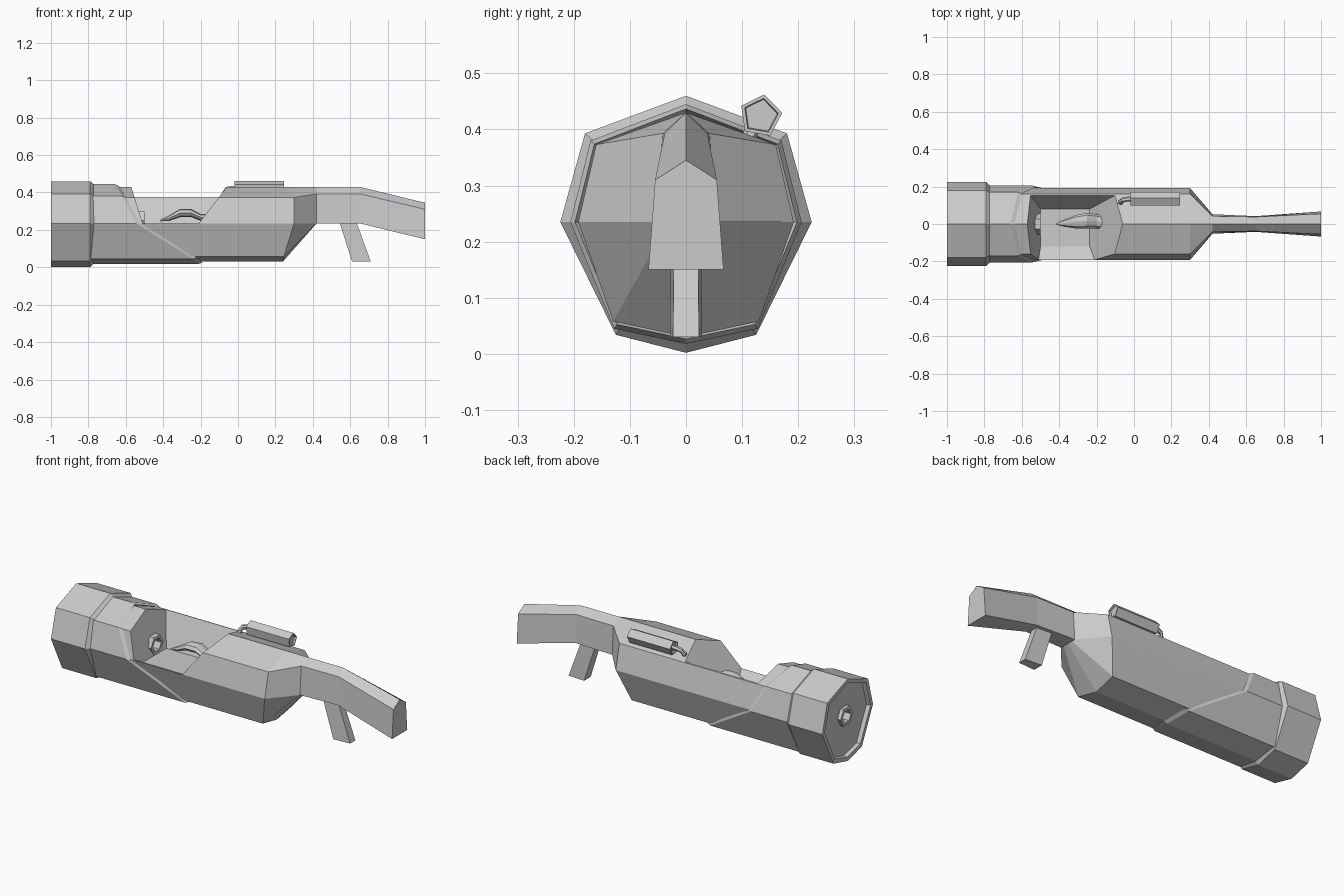
import bpy, bmesh, math
from mathutils import Vector

if "Cube" in bpy.data.objects:
    bpy.data.objects.remove(bpy.data.objects["Cube"])


def finish(name, bm):
    bmesh.ops.recalc_face_normals(bm, faces=bm.faces)
    me = bpy.data.meshes.new(name)
    bm.to_mesh(me)
    bm.free()
    ob = bpy.data.objects.new(name, me)
    bpy.context.collection.objects.link(ob)
    return ob


def loft(name, rings, closed=False):
    """Skin a list of equal-length point rings; cap ends unless closed."""
    bm = bmesh.new()
    rows = [[bm.verts.new(p) for p in r] for r in rings]
    n = len(rows[0])
    pairs = list(zip(rows, rows[1:])) + ([(rows[-1], rows[0])] if closed else [])
    for a, b in pairs:
        for i in range(n):
            j = (i + 1) % n
            bm.faces.new((a[i], a[j], b[j], b[i]))
    if not closed:
        for r in (rows[0], rows[-1]):
            bm.faces.new(r)
    return finish(name, bm)


def mirror_ring(half, xs):
    """Half section top to bottom as (y, z), with x constant or per point."""
    if not isinstance(xs, (list, tuple)):
        xs = [xs] * len(half)
    right = [(x, y, z) for x, (y, z) in zip(xs, half)]
    return right + [(x, -y, z) for x, y, z in right[-2:0:-1]]


def scaled(half, s):
    return [(y * s, 0.235 + (z - 0.235) * s) for y, z in half]


def ngon(x, r, n, cy, cz, a0=0.0):
    return [(x, cy + r * math.cos(a0 + 2 * math.pi * i / n),
             cz + r * math.sin(a0 + 2 * math.pi * i / n)) for i in range(n)]


def cut(ob, cutter):
    m = ob.modifiers.new("cut", 'BOOLEAN')
    m.operation = 'DIFFERENCE'
    m.solver = 'EXACT'
    m.object = cutter
    cutter.hide_render = True
    cutter.hide_set(True)


COLLAR = [(0, .46), (.18, .393), (.224, .235), (.125, .034), (0, .002)]
SLEEVE = [(0, .445), (.17, .38), (.206, .235), (.128, .045), (0, .018)]
BODY = [(0, .43), (.16, .373), (.192, .235), (.13, .058), (0, .03)]
NECK = [(0, .43), (.042, .393), (.052, .235), (.03, .235), (0, .235)]
MID = [(0, .43), (.038, .393), (.042, .235), (.025, .235), (0, .235)]
BUTT = [(0, .345), (.055, .31), (.067, .15), (.035, .15), (0, .15)]

# Main body with tapered tail
body = loft("body", [mirror_ring(BODY, -.8),
                     mirror_ring(BODY, [.3, .3, .3, .245, .24]),
                     mirror_ring(NECK, .42)])

# Stepped muzzle collar with recessed front plate
collar = loft("muzzle_collar", [mirror_ring(scaled(COLLAR, .9), -.975),
                                mirror_ring(scaled(COLLAR, .9), -1),
                                mirror_ring(COLLAR, -1),
                                mirror_ring(COLLAR, -.79),
                                mirror_ring(scaled(COLLAR, .92), -.77)])

# Sleeve behind the collar, ending on a diagonal
ends = [-.64, -.6, -.525, -.22, -.19]
sleeve = loft("front_sleeve", [mirror_ring(SLEEVE, -.8),
                               mirror_ring(SLEEVE, [e - .02 for e in ends]),
                               mirror_ring(scaled(SLEEVE, .96), ends),
                               mirror_ring(scaled(SLEEVE, .9), [e - .03 for e in ends]),
                               mirror_ring(scaled(SLEEVE, .9), -.75)])

# Open loading chamber cut in the body
prof = [(.153, .375), (.08, .2), (-.12, .2), (-.19, .235), (-.3, .236),
        (-.3, .6), (.3, .6), (.3, .376)]
chamber = loft("chamber_cutter", [
    [(-.51 - .31 * (z - .235), y, z) for y, z in prof],
    [(-.21 + .77 * (z - .235), y, z) for y, z in prof]])
cut(body, chamber)

# Hexagonal bore and its liner tube
bore = loft("bore_cutter", [ngon(x, .045, 6, 0, .25) for x in (-1.1, -.45)])
for ob in (body, collar, sleeve):
    cut(ob, bore)
loft("bore_tube", [ngon(-.995, .055, 6, 0, .25), ngon(-.5, .055, 6, 0, .25),
                   ngon(-.5, .036, 6, 0, .25), ngon(-.995, .036, 6, 0, .25)], True)

# Shoulder stock and slanted grip
loft("stock", [mirror_ring(NECK, .419), mirror_ring(MID, .65), mirror_ring(BUTT, 1)])
loft("grip", [[(x0, -w, z), (x1, -w * .8, z), (x1, w * .8, z), (x0, w, z)]
              for x0, x1, z, w in ((.54, .63, .25, .026), (.61, .71, .03, .029))])

# Pentagonal canister with stepped ends
a = math.radians(80)
loft("canister", [ngon(x, r, 5, .133, .424, a) for x, r in
                  ((-.01, .026), (-.01, .032), (-.02, .032), (-.02, .039),
                   (.245, .039), (.245, .032), (.235, .03), (.235, .024))])

# Hose from canister into the body
path = [(0, .133, .424), (-.035, .133, .424), (-.06, .128, .418),
        (-.072, .118, .4), (-.07, .108, .375)]
hose = []
for i, p in enumerate(path):
    t = Vector(path[min(i + 1, 4)]) - Vector(path[max(i - 1, 0)])
    t.normalize()
    u = Vector((0, 1, 0))
    u = (u - t * u.dot(t)).normalized()
    v = t.cross(u)
    hose.append([Vector(p) + .013 * (math.cos(k * math.pi / 3) * u +
                 math.sin(k * math.pi / 3) * v) for k in range(6)])
loft("hose", hose)

# Wavy leaf-shaped charge lying in the chamber: x, y, z, half width, half height
leaf = [(-.415, 0, .25, .004, .004), (-.37, .005, .262, .02, .015),
        (-.31, .012, .29, .036, .022), (-.25, .018, .29, .042, .022),
        (-.2, .015, .267, .038, .018), (-.15, .005, .265, .034, .022),
        (-.11, 0, .28, .024, .022), (-.08, -.01, .295, .012, .012)]
loft("chamber_charge", [[(x, y + w * math.cos(k * math.pi / 4), z + h * math.sin(k * math.pi / 4))
                         for k in range(8)] for x, y, z, w, h in leaf])
